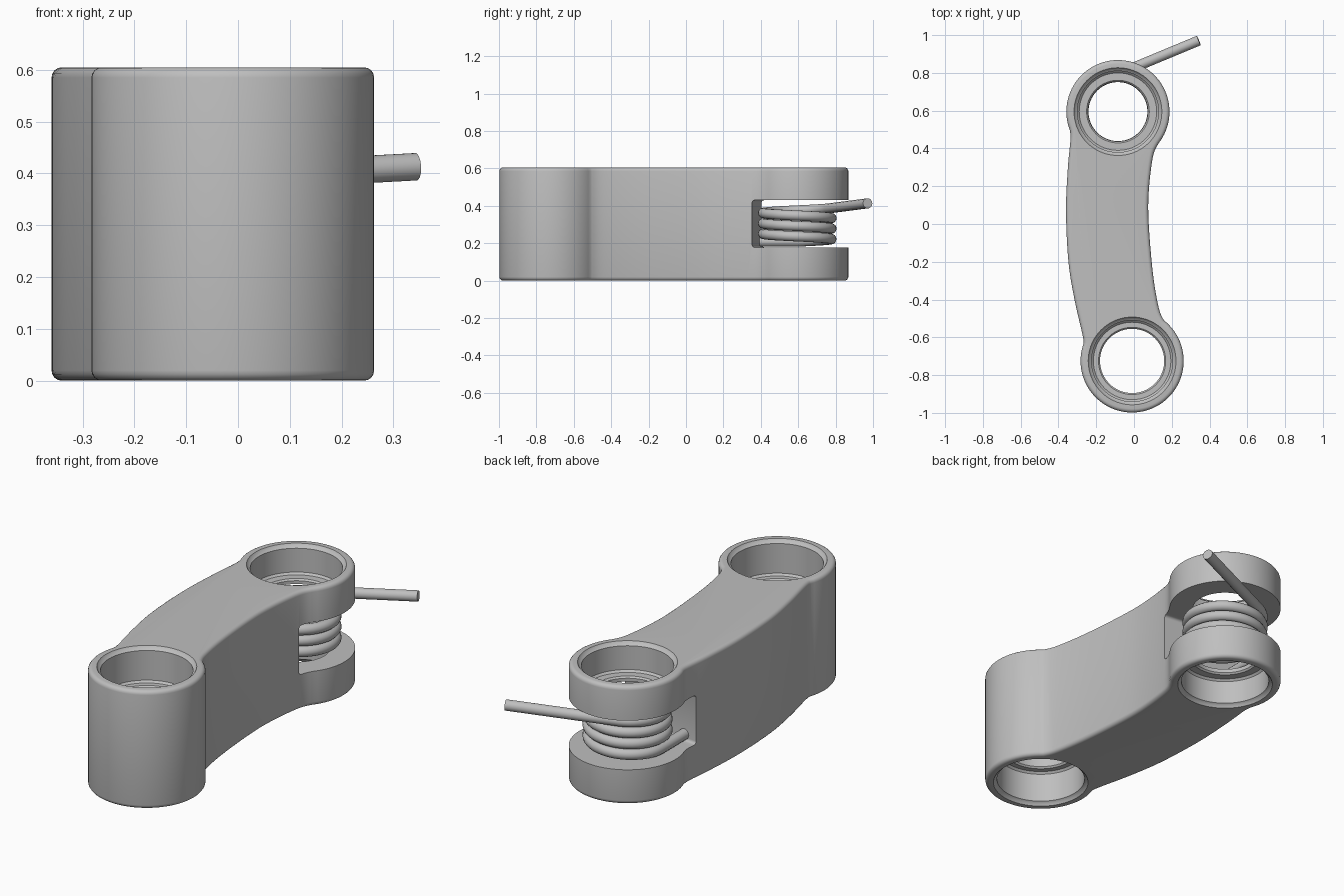
import bpy, bmesh
from math import sin, cos, radians, pi
from mathutils import Vector

cube = bpy.data.objects.get("Cube")
if cube:
    bpy.data.objects.remove(cube, do_unlink=True)

HEIGHT = 0.605
REAR = Vector((-0.085, 0.595))
FRONT = Vector((-0.01, -0.725))
RADIUS = 0.273

metal = bpy.data.materials.new("grey metal")
metal.use_nodes = True
metal.diffuse_color = (0.52, 0.52, 0.52, 1)
metal.node_tree.nodes["Principled BSDF"].inputs["Base Color"].default_value = (0.52, 0.52, 0.52, 1)


def mesh_object(name, bm):
    bmesh.ops.recalc_face_normals(bm, faces=bm.faces)
    mesh = bpy.data.meshes.new(name)
    bm.to_mesh(mesh)
    bm.free()
    mesh.materials.append(metal)
    obj = bpy.data.objects.new(name, mesh)
    bpy.context.collection.objects.link(obj)
    return obj


def activate(obj):
    bpy.ops.object.select_all(action='DESELECT')
    obj.select_set(True)
    bpy.context.view_layer.objects.active = obj


def arc(center, start, end, steps):
    return [center + RADIUS * Vector((cos(a), sin(a))) for a in
            (radians(start + (end - start) * i / steps) for i in range(steps + 1))]


def smooth_path(points, steps=6):
    """Catmull-Rom points strictly between the second and the second last."""
    out = []
    for a, b, c, d in zip(points, points[1:], points[2:], points[3:]):
        for i in range(steps):
            t = i / steps
            out.append(0.5 * (2 * b + (c - a) * t + (2 * a - 5 * b + 4 * c - d) * t * t
                              + (3 * b - a - 3 * c + d) * t ** 3))
    return out[1:]


def cut(target, cutter):
    activate(target)
    mod = target.modifiers.new("cut", 'BOOLEAN')
    mod.operation, mod.solver, mod.object = 'DIFFERENCE', 'EXACT', cutter
    bpy.ops.object.modifier_apply(modifier=mod.name)
    bpy.data.objects.remove(cutter, do_unlink=True)


# Link body: two round ends joined by a gently curved arm
rear_arc = arc(REAR, -38, 195, 56)
front_arc = arc(FRONT, 160, 412, 60)
left_side = [Vector(p) for p in ((-0.336, 0.46), (-0.35, 0.3), (-0.36, 0.07),
                                 (-0.347, -0.2), (-0.315, -0.4), (-0.274, -0.58))]
right_side = [Vector(p) for p in ((0.13, -0.44), (0.1, -0.26), (0.078, 0),
                                  (0.078, 0.17), (0.1, 0.355))]
outline = rear_arc + smooth_path(rear_arc[-2:] + left_side + front_arc[:2])
outline += front_arc + smooth_path(front_arc[-2:] + right_side + rear_arc[:2])

bm = bmesh.new()
base = bm.faces.new([bm.verts.new((p.x, p.y, 0)) for p in outline])
top = bmesh.ops.extrude_face_region(bm, geom=[base])
bmesh.ops.translate(bm, vec=(0, 0, HEIGHT),
                    verts=[v for v in top["geom"] if isinstance(v, bmesh.types.BMVert)])
rims = [e for e in bm.edges if abs(e.verts[0].co.z - e.verts[1].co.z) < 0.001]
bmesh.ops.bevel(bm, geom=rims, offset=0.02, segments=4, profile=0.5, affect='EDGES')
body = mesh_object("link_body", bm)


# Stepped bores with chamfered mouths, turned from a half profile
def bore(center, hole, depth, sides=72):
    lower = [(0.245, -0.02), (0.225, 0.012), (0.215, 0.018), (0.215, depth - 0.01),
             (0.205, depth), (hole + 0.008, depth), (hole, depth + 0.008)]
    profile = lower + [(r, HEIGHT - z) for r, z in reversed(lower)]
    bm = bmesh.new()
    rings = [[bm.verts.new((center.x + r * cos(2 * pi * i / sides),
                            center.y + r * sin(2 * pi * i / sides), z))
              for i in range(sides)] for r, z in profile]
    for a, b in zip(rings, rings[1:]):
        for i in range(sides):
            j = (i + 1) % sides
            bm.faces.new((a[i], a[j], b[j], b[i]))
    bm.faces.new(rings[0])
    bm.faces.new(rings[-1])
    return mesh_object("bore_cutter", bm)


cut(body, bore(FRONT, 0.17, 0.18))
cut(body, bore(REAR, 0.158, 0.15))

# Spring slot across the rear end, with a slightly slanted inner wall
bm = bmesh.new()
plan = ((0.5, 0.306), (0.5, 1.2), (-0.7, 1.2), (-0.7, 0.446))
floor = bm.faces.new([bm.verts.new((x, y, 0.178)) for x, y in plan])
roof = bmesh.ops.extrude_face_region(bm, geom=[floor])
bmesh.ops.translate(bm, vec=(0, 0, 0.252),
                    verts=[v for v in roof["geom"] if isinstance(v, bmesh.types.BMVert)])
inner = [e for e in bm.edges if all(v.co.y < 0.5 for v in e.verts)
         and abs(e.verts[0].co.x - e.verts[1].co.x) > 0.5]
bmesh.ops.bevel(bm, geom=inner, offset=0.015, segments=4, profile=0.5, affect='EDGES')
cut(body, mesh_object("slot_cutter", bm))

# Torsion spring: straight leg, coil, and a short leg resting on the slot wall
COIL, START, SWEEP, DROP = 0.183, radians(112.6), radians(67.4 + 1080), 0.178
tangent = Vector((sin(START), -cos(START), 0.05))
points = []
for i in range(161):
    t = i / 160
    a = START + SWEEP * t
    points.append(Vector((REAR.x + COIL * cos(a), REAR.y + COIL * sin(a), 0.386 - DROP * t)))
points.insert(0, points[0] + tangent * 0.54)
points.append(points[-1] + Vector((0, -0.21, 0)))

curve = bpy.data.curves.new("torsion_spring", 'CURVE')
curve.dimensions = '3D'
curve.bevel_depth = 0.027
curve.bevel_resolution = 5
curve.use_fill_caps = True
spline = curve.splines.new('POLY')
spline.points.add(len(points) - 1)
for sp, p in zip(spline.points, points):
    sp.co = (*p, 1)
curve.materials.append(metal)
spring = bpy.data.objects.new("torsion_spring", curve)
bpy.context.collection.objects.link(spring)
activate(spring)
bpy.ops.object.convert(target='MESH')

for obj in (body, spring):
    activate(obj)
    bpy.ops.object.shade_smooth_by_angle(angle=radians(30))
